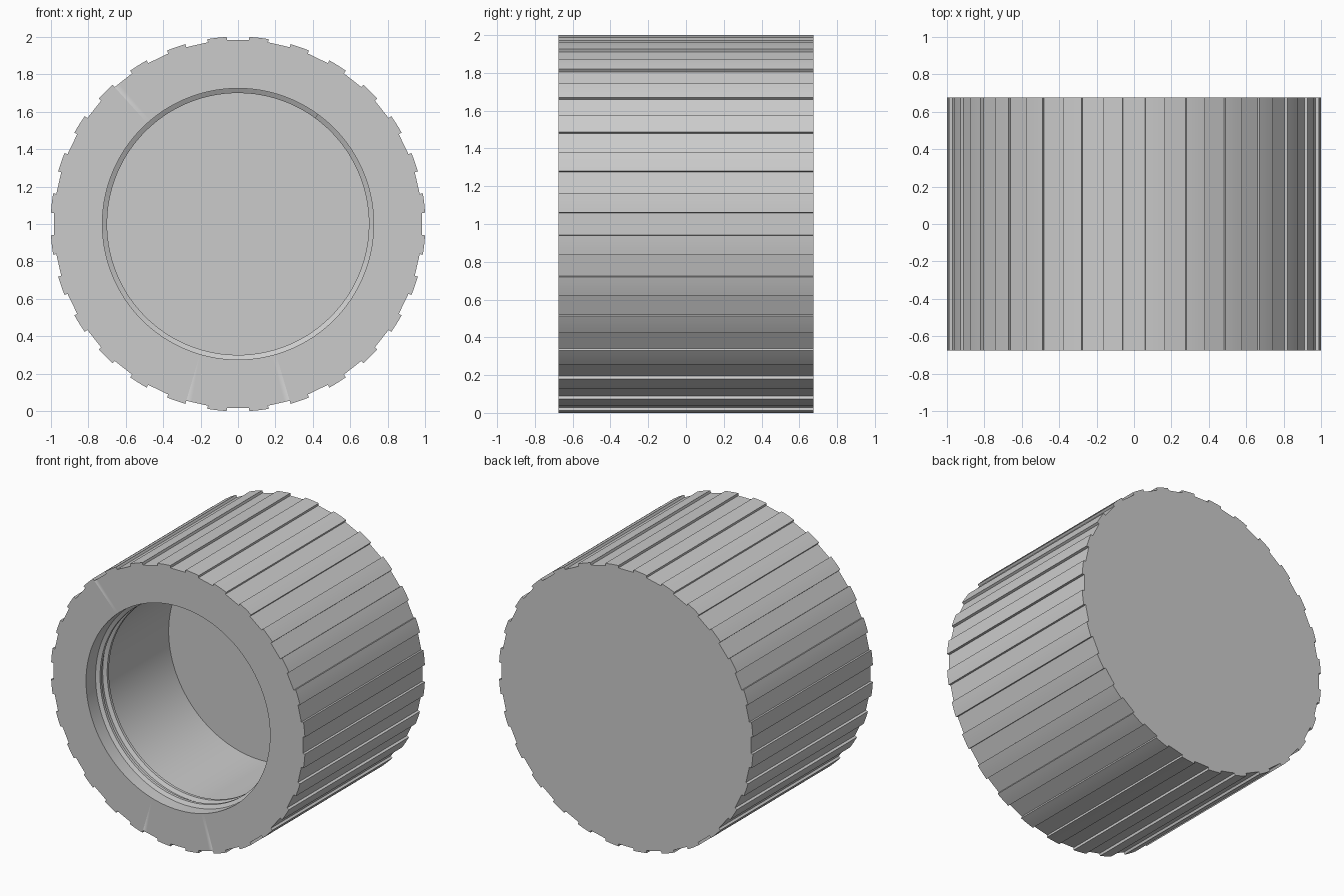
import bpy, bmesh
from math import sin, cos, tau, radians

cube = bpy.data.objects.get("Cube")
if cube:
    bpy.data.objects.remove(cube, do_unlink=True)

HALF = 0.675          # half of the cap's length
RIBS = 28
PITCH = tau / RIBS
RIB_R, VALLEY_R = 1.0018, 0.983
BORE_R, CREST_R = 0.725, 0.70
FLOOR_Y = 0.255

grey = bpy.data.materials.new("light_grey")
grey.use_nodes = True
grey.diffuse_color = (0.6, 0.6, 0.6, 1)
grey.node_tree.nodes["Principled BSDF"].inputs["Base Color"].default_value = (0.6, 0.6, 0.6, 1)


def polar(r, a, y):
    """Point around the cap's axis; a runs clockwise from the top."""
    return (r * sin(a), y, 1 + r * cos(a))


def finish(bm, name):
    bmesh.ops.remove_doubles(bm, verts=bm.verts, dist=0.0001)
    bmesh.ops.recalc_face_normals(bm, faces=bm.faces)
    mesh = bpy.data.meshes.new(name)
    bm.to_mesh(mesh)
    bm.free()
    mesh.materials.append(grey)
    obj = bpy.data.objects.new(name, mesh)
    bpy.context.collection.objects.link(obj)
    bpy.ops.object.select_all(action='DESELECT')
    obj.select_set(True)
    bpy.context.view_layer.objects.active = obj
    bpy.ops.object.shade_smooth_by_angle(angle=radians(30))
    return obj


# Grip outline: a flat valley, then a raised rounded rib, repeated
half_valley = radians(3.45)
rib_span = PITCH - 2 * half_valley
outline = []
for i in range(RIBS):
    for k in range(5):
        a = half_valley * (k / 2 - 1)
        outline.append((i * PITCH + a, VALLEY_R / cos(a)))
    for k in range(5):
        outline.append((i * PITCH + half_valley + rib_span * k / 4, RIB_R))

# Cap body: back, ribbed wall, front rim, bore and floor
bm = bmesh.new()
rings = [[bm.verts.new(polar(r, a, HALF)) for a, r in outline],
         [bm.verts.new(polar(r, a, -HALF)) for a, r in outline],
         [bm.verts.new(polar(BORE_R, a, -HALF)) for a, r in outline],
         [bm.verts.new(polar(BORE_R, a, FLOOR_Y)) for a, r in outline]]
count = len(outline)
for r0, r1 in zip(rings, rings[1:]):
    for i in range(count):
        j = (i + 1) % count
        bm.faces.new((r0[i], r0[j], r1[j], r1[i]))
bm.faces.new(rings[0])
bm.faces.new(rings[-1])
finish(bm, "ribbed_cap")

# Screw thread: a trapezoid swept along a helix inside the bore
TURNS, LEAD, STEPS = 2, 0.08, 112
START = radians(36)
section = [(BORE_R + 0.01, -0.03), (CREST_R, -0.01), (CREST_R, 0.01), (BORE_R + 0.01, 0.03)]
bm = bmesh.new()
loops = []
for s in range(TURNS * STEPS + 1):
    turn = s / STEPS
    y = -HALF + 0.08 + LEAD * turn
    loops.append([bm.verts.new(polar(r, START + tau * turn, y + dy)) for r, dy in section])
for l0, l1 in zip(loops, loops[1:]):
    for i in range(4):
        j = (i + 1) % 4
        bm.faces.new((l0[i], l0[j], l1[j], l1[i]))
bm.faces.new(loops[0])
bm.faces.new(loops[-1])
finish(bm, "screw_thread")
